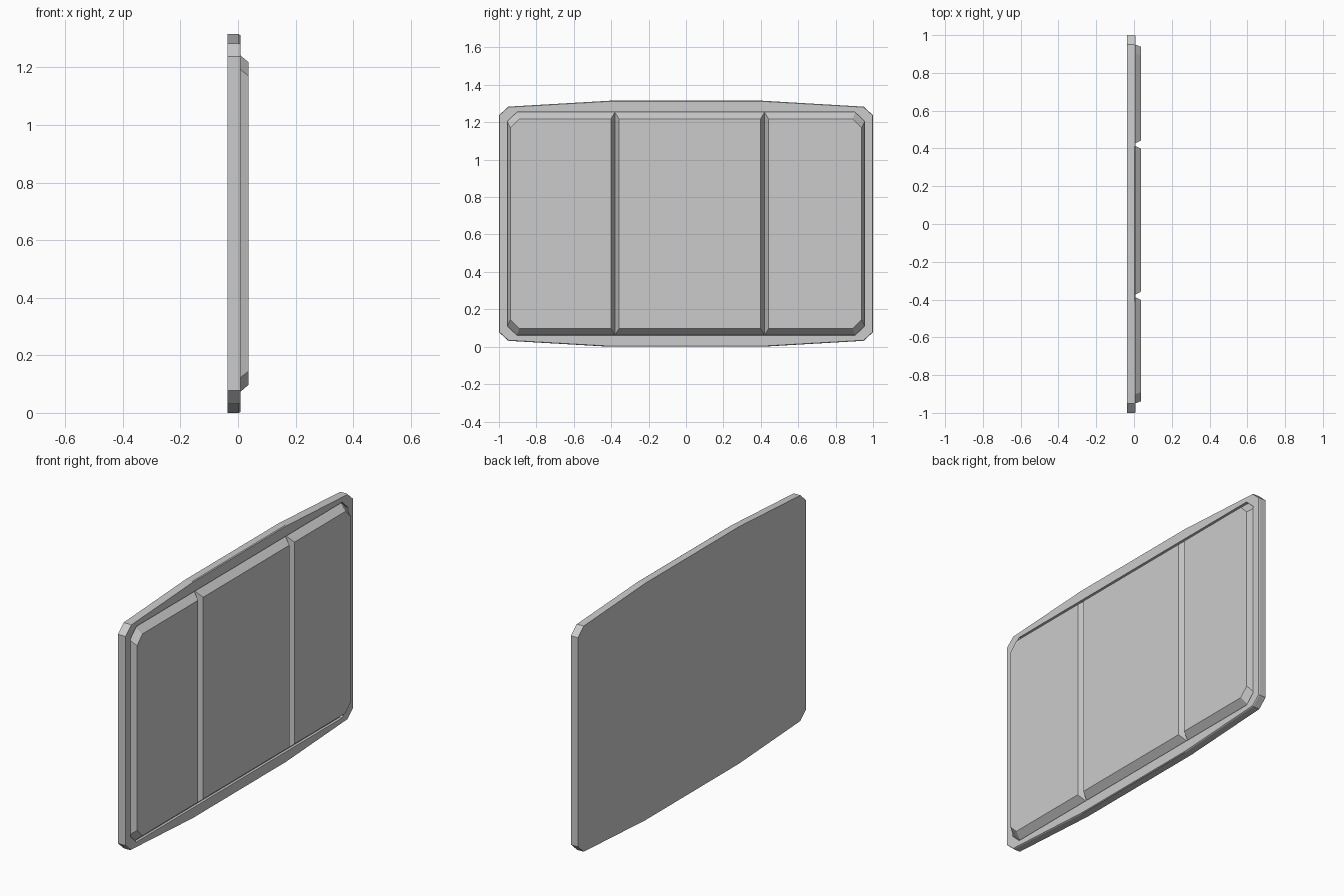
import bpy, bmesh

if "Cube" in bpy.data.objects:
    bpy.data.objects.remove(bpy.data.objects["Cube"])

BACK, RIM, FLOOR, FACE = -0.037, 0.008, -0.006, 0.037
MID = 0.6575  # mid height of the slab


def loft(name, rings):
    """Skin a stack of matching (x, outline) rings and cap both ends."""
    bm = bmesh.new()
    loops = [[bm.verts.new((x, y, z)) for y, z in pts] for x, pts in rings]
    n = len(loops[0])
    for a, b in zip(loops, loops[1:]):
        for i in range(n):
            j = (i + 1) % n
            bm.faces.new((a[i], a[j], b[j], b[i]))
    bm.faces.new(loops[0][::-1])
    bm.faces.new(loops[-1])
    bmesh.ops.recalc_face_normals(bm, faces=bm.faces)
    mesh = bpy.data.meshes.new(name)
    bm.to_mesh(mesh)
    bm.free()
    ob = bpy.data.objects.new(name, mesh)
    bpy.context.collection.objects.link(ob)
    return ob


def mirrored(quarter):
    """Full outline from one quarter, given as (y, height above the middle)."""
    half = quarter + [(-y, h) for y, h in reversed(quarter)]
    return [(y, MID + h) for y, h in half] + [(-y, MID - h) for y, h in half]


# backing slab with a bowed top and bottom and a shallow recess
outer = mirrored([(1.0, 0.58), (0.95, 0.626), (0.41, 0.6575)])
rim = mirrored([(0.998, 0.579), (0.949, 0.623), (0.41, 0.654)])
recess = mirrored([(0.955, 0.548), (0.902, 0.598), (0.41, 0.598)])
loft("backing_slab", [(BACK, outer), (0.003, outer), (RIM, rim),
                      (RIM, recess), (FLOOR, recess)])


def panel_outline(y0, y1, h, cut0, cut1):
    """Rectangle whose corners are clipped at either end where wanted."""
    pts = []
    for y, s, c in ((y0, 1, cut0), (y1, -1, cut1)):
        side = [(y + s * c, h), (y, h - c)] if c else [(y, h)]
        full = side + [(p, -q) for p, q in reversed(side)]
        pts += full if s == 1 else full[::-1]
    return [(y, MID + q) for y, q in pts]


# three raised panels with sloped edges, parted by V grooves
stops = [-0.955, -0.38, 0.42, 0.955]
names = ["left_panel", "middle_panel", "right_panel"]
for i, name in enumerate(names):
    y0, y1 = stops[i], stops[i + 1]
    c0, c1 = (0.05 if i == 0 else 0), (0.05 if i == 2 else 0)
    in0, in1 = (0.017 if c0 else 0.022), (0.017 if c1 else 0.022)
    base = panel_outline(y0, y1, 0.596, c0, c1)
    face = panel_outline(y0 + in0, y1 - in1, 0.56, c0 * 0.95, c1 * 0.95)
    loft(name, [(FLOOR, base), (FACE, face)])
